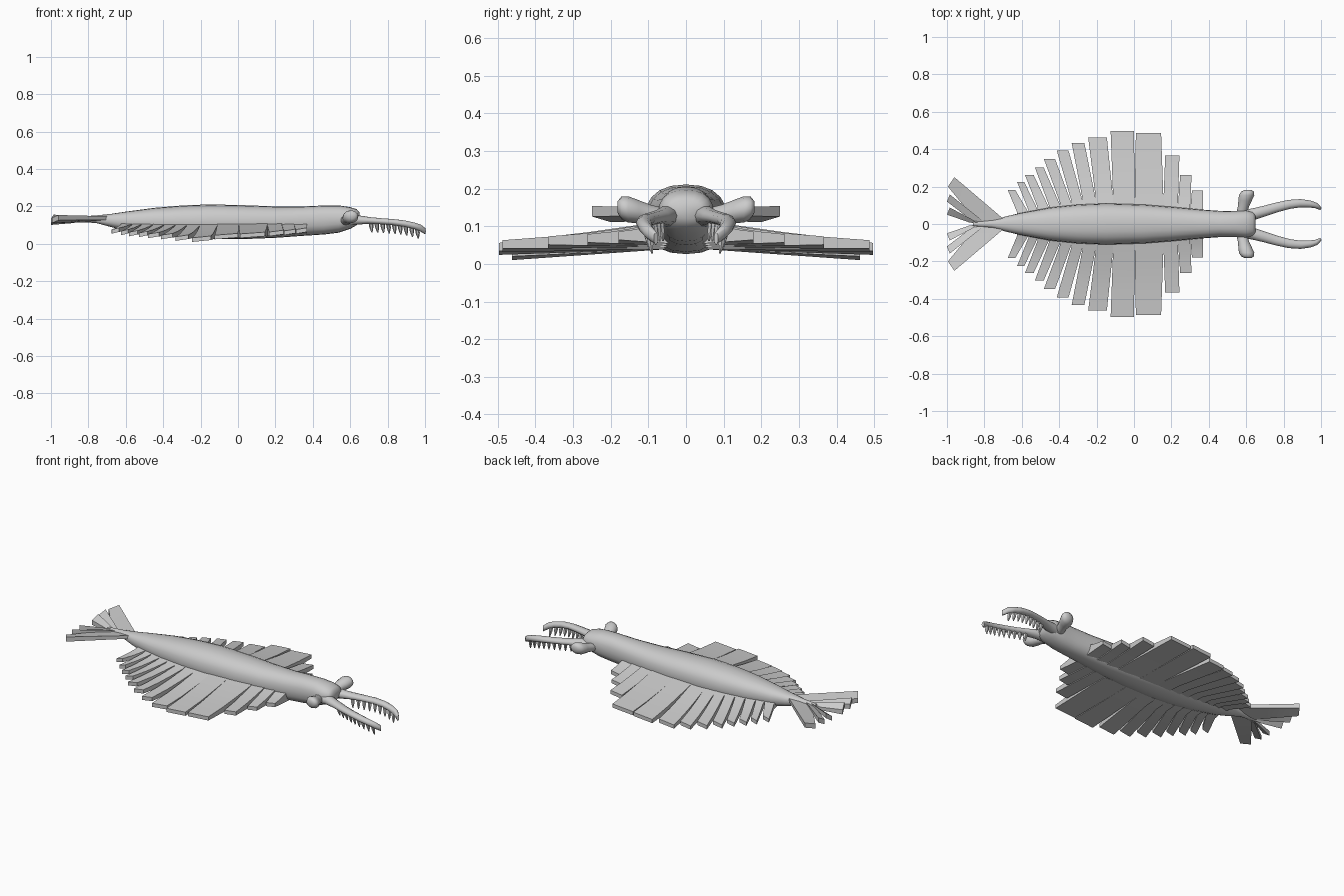
import bpy, bmesh, math
from mathutils import Vector

if "Cube" in bpy.data.objects:
    bpy.data.objects.remove(bpy.data.objects["Cube"])

grey = bpy.data.materials.new("shell grey")
grey.diffuse_color = (0.6, 0.6, 0.6, 1)
grey.use_nodes = True
grey.node_tree.nodes["Principled BSDF"].inputs["Base Color"].default_value = grey.diffuse_color


def finish(name, bm, angle=40):
    bmesh.ops.recalc_face_normals(bm, faces=bm.faces)
    me = bpy.data.meshes.new(name)
    bm.to_mesh(me)
    bm.free()
    ob = bpy.data.objects.new(name, me)
    bpy.context.collection.objects.link(ob)
    me.materials.append(grey)
    bpy.ops.object.select_all(action='DESELECT')
    ob.select_set(True)
    bpy.context.view_layer.objects.active = ob
    bpy.ops.object.shade_smooth_by_angle(angle=math.radians(angle))
    return ob


def loft(bm, rings):
    """Skin a list of closed point rings and cap both ends."""
    vs = [[bm.verts.new(p) for p in r] for r in rings]
    n = len(vs[0])
    for a, b in zip(vs, vs[1:]):
        for i in range(n):
            bm.faces.new((a[i], a[(i + 1) % n], b[(i + 1) % n], b[i]))
    bm.faces.new(vs[0][::-1])
    bm.faces.new(vs[-1])


def power(v, e):
    return math.copysign(abs(v) ** e, v)


def interp(table, x):
    """Linear lookup in rows sorted by their first value."""
    for a, b in zip(table, table[1:]):
        if a[0] <= x <= b[0]:
            t = (x - a[0]) / (b[0] - a[0])
            return [p + (q - p) * t for p, q in zip(a, b)]


# Body: x, half width, bottom, top
stations = [(-0.86, .012, .115, .145), (-0.76, .02, .112, .152), (-0.68, .042, .09, .16),
            (-0.6, .06, .07, .172), (-0.45, .088, .048, .192), (-0.3, .104, .033, .205),
            (-0.15, .11, .026, .211), (0.05, .104, .026, .206), (0.2, .092, .032, .2),
            (0.35, .078, .043, .2), (0.46, .07, .05, .205), (0.54, .07, .06, .205),
            (0.6, .073, .08, .196), (0.635, .064, .1, .185), (0.65, .045, .12, .168)]
bm = bmesh.new()
rings = []
for x, w, lo, hi in stations:
    ring = []
    for i in range(20):
        a = math.tau * i / 20
        c, s = math.cos(a), math.sin(a)
        ring.append((x, w * power(c, .85), (lo + hi) / 2 + (hi - lo) / 2 * power(s, .85)))
    rings.append(ring)
loft(bm, rings)
finish("body", bm, 60)

# Side flaps: tip front x, tip back x, tip y, tip height
flaps = [(.37, .31, .18, .07), (.308, .247, .262, .063), (.243, .167, .367, .057),
         (.145, .01, .487, .047), (0, -.125, .497, .04), (-.145, -.245, .463, .026),
         (-.265, -.333, .432, .032), (-.35, -.413, .393, .04), (-.422, -.482, .348, .046),
         (-.483, -.53, .303, .052), (-.537, -.583, .263, .056), (-.587, -.625, .225, .062),
         (-.635, -.675, .182, .07)]
roots = [.37, .3, .235, .157, .004, -.112, -.205, -.275, -.335, -.395, -.455, -.515, -.565, -.625]
for side, tag in ((1, "left"), (-1, "right")):
    bm = bmesh.new()
    for k, (f, b, ty, tz) in enumerate(flaps):
        rings = []
        rx = roots[k], roots[k + 1]
        _, w, lo, hi = interp(stations, sum(rx) / 2)
        ry = w * .55
        top0, bot0 = .115, lo + .012
        for t in (0, .2, .45, .7, 1):
            y = ry + (ty - ry) * t
            top = tz + .011 + (top0 - tz - .011) * (1 - t) ** 1.35
            bot = tz - .011 + (bot0 - tz + .011) * (1 - t)
            # neighbours stay joined near the body
            s = max(0, (t - .2) / .8)
            xf = rx[0] + (f - rx[0]) * s
            xb = rx[1] + (b - rx[1]) * s
            tilt = .005 * t
            rings.append([(xf, side * y, top + tilt), (xb, side * y, top - tilt),
                          (xb, side * y, bot - tilt), (xf, side * y, bot + tilt)])
        loft(bm, rings)
    finish(tag + "_flaps", bm, 30)

# Tail fan: front root, back root, outer tip corner, inner tip corner
fins = [((-.68, .012, .138), (-.84, .012, .125), (-.96, .25, .14), (-.995, .2, .125)),
        ((-.80, .01, .135), (-.87, .02, .125), (-.985, .158, .142), (-1.0, .12, .122)),
        ((-.82, .0, .135), (-.88, .008, .12), (-.985, .088, .142), (-1.0, .05, .115))]
for side, tag in ((1, "left"), (-1, "right")):
    bm = bmesh.new()
    for r0, r1, t0, t1 in fins:
        rings = []
        for t in (0, .5, 1):
            a = Vector(r0).lerp(Vector(t0), t)
            b = Vector(r1).lerp(Vector(t1), t)
            h = .009 + .005 * t
            rings.append([(p.x, side * p.y, p.z + d) for p, d in
                          ((a, h), (b, h), (b, -h), (a, -h))])
        loft(bm, rings)
    finish(tag + "_tail_fins", bm, 30)

# Front claws: x, y, z, half width, half height
claw = [(.56, .04, .125, .03, .033), (.64, .053, .128, .031, .026), (.70, .07, .125, .028, .019),
        (.76, .088, .121, .026, .017), (.83, .105, .116, .024, .017), (.89, .111, .108, .022, .018),
        (.94, .107, .097, .019, .018), (.975, .098, .085, .015, .019), (1.0, .08, .068, .007, .017)]

for side, tag in ((1, "left"), (-1, "right")):
    bm = bmesh.new()
    rings = []
    for i, (x, y, z, w, h) in enumerate(claw):
        p, q = claw[max(i - 1, 0)], claw[min(i + 1, len(claw) - 1)]
        nrm = Vector((p[1] - q[1], q[0] - p[0], 0)).normalized()
        ring = []
        for j in range(10):
            a = math.tau * j / 10
            o = nrm * (w * math.cos(a))
            ring.append((x + o.x, side * (y + o.y), z + h * math.sin(a)))
        rings.append(ring)
    loft(bm, rings)
    finish(tag + "_claw", bm, 60)

    # Spines hanging under the claw
    bm = bmesh.new()
    for i in range(9):
        x, y, z, w, h = interp(claw, .71 + .031 * i)
        y -= .004
        base = z - h + .012
        tip = base - .057
        rings = []
        for t, r in ((0, .013), (.5, .011), (1, .003)):
            zz = base + (tip - base) * t
            rings.append([(x + .006 * t + r * math.cos(math.tau * j / 6),
                           side * (y - .008 * t + r * .8 * math.sin(math.tau * j / 6)), zz)
                          for j in range(6)])
        loft(bm, rings)
    finish(tag + "_claw_spines", bm, 50)

    # Eye on a short stalk
    bm = bmesh.new()
    rings = []
    for t, r in ((0, .028), (.4, .03), (.6, .036), (.8, .041), (.93, .035), (1, .018)):
        c = Vector((.57, .04, .12)).lerp(Vector((.61, .182, .151)), t)
        rings.append([(c.x + r * math.cos(math.tau * j / 12), side * c.y,
                       c.z + .85 * r * math.sin(math.tau * j / 12)) for j in range(12)])
    loft(bm, rings)
    finish(tag + "_eye", bm, 60)
